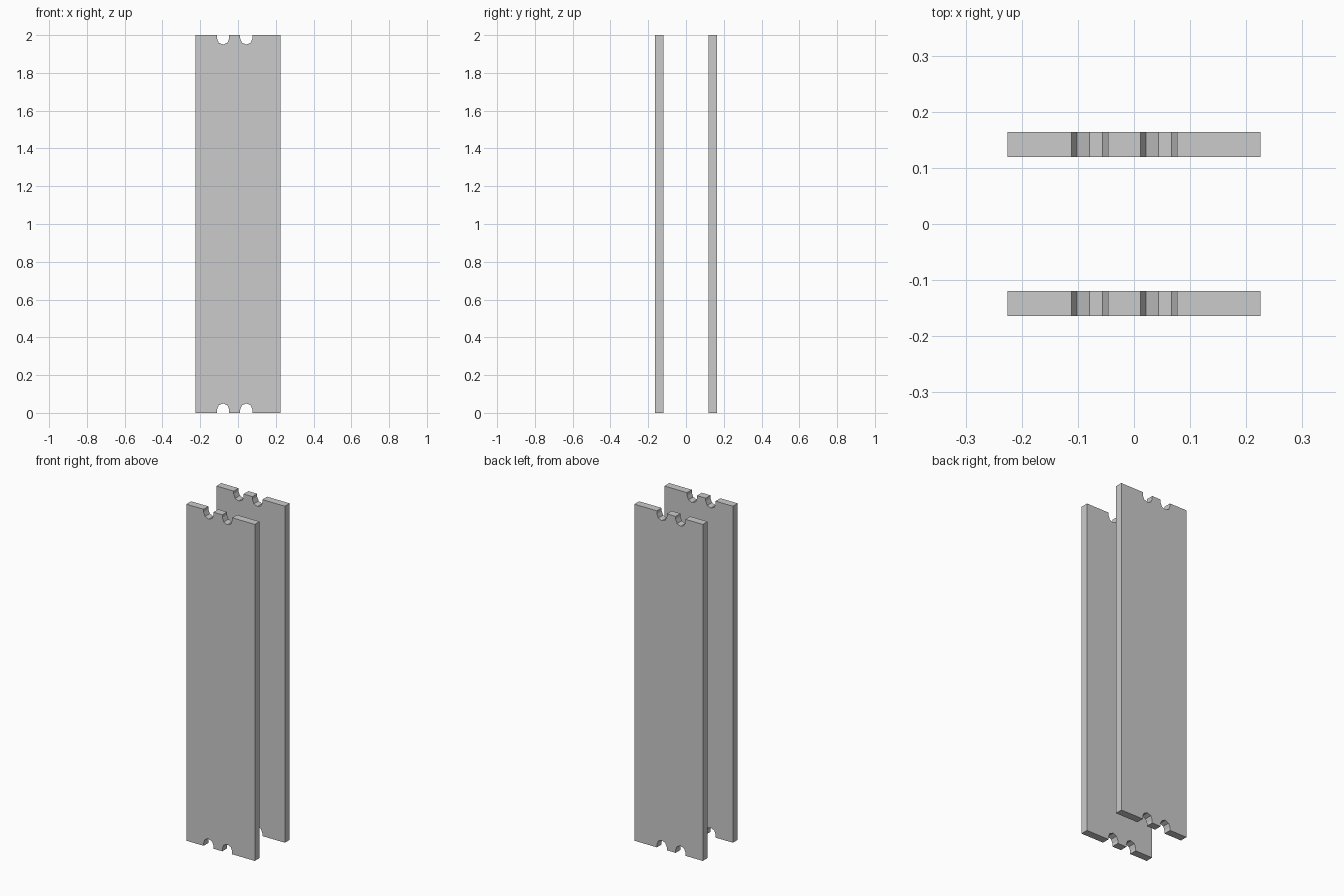
import bpy, bmesh
from math import sin, cos, pi

if "Cube" in bpy.data.objects:
    bpy.data.objects.remove(bpy.data.objects["Cube"])

W, H = 0.225, 2.0                # half width, height
INNER, OUTER = 0.119, 0.164      # plate distance from the centre plane
NOTCHES = (-0.079, 0.044)        # notch centres along the short edges
R, DEPTH, SEG = 0.0325, 0.05, 4  # notch radius, depth, arc segments


def notch(cx):
    """Left-to-right outline of one round-ended notch: (x, depth into plate)."""
    arc = [(cx - R * cos(pi * i / SEG), DEPTH - R + R * sin(pi * i / SEG))
           for i in range(SEG + 1)]
    return [(cx - R, 0)] + arc + [(cx + R, 0)]


def plate(name, y0, y1):
    """Notched board spanning y0 to y1."""
    edge = [(-W, 0)] + [p for cx in NOTCHES for p in notch(cx)] + [(W, 0)]
    outline = edge + [(x, H - d) for x, d in reversed(edge)]
    bm = bmesh.new()
    face = bm.faces.new([bm.verts.new((x, y0, z)) for x, z in outline])
    ext = bmesh.ops.extrude_face_region(bm, geom=[face])
    verts = [v for v in ext["geom"] if isinstance(v, bmesh.types.BMVert)]
    bmesh.ops.translate(bm, verts=verts, vec=(0, y1 - y0, 0))
    bmesh.ops.recalc_face_normals(bm, faces=bm.faces)
    mesh = bpy.data.meshes.new(name)
    bm.to_mesh(mesh)
    bm.free()
    bpy.context.collection.objects.link(bpy.data.objects.new(name, mesh))


# Two parallel notched plates
plate("front_plate", -OUTER, -INNER)
plate("back_plate", INNER, OUTER)
